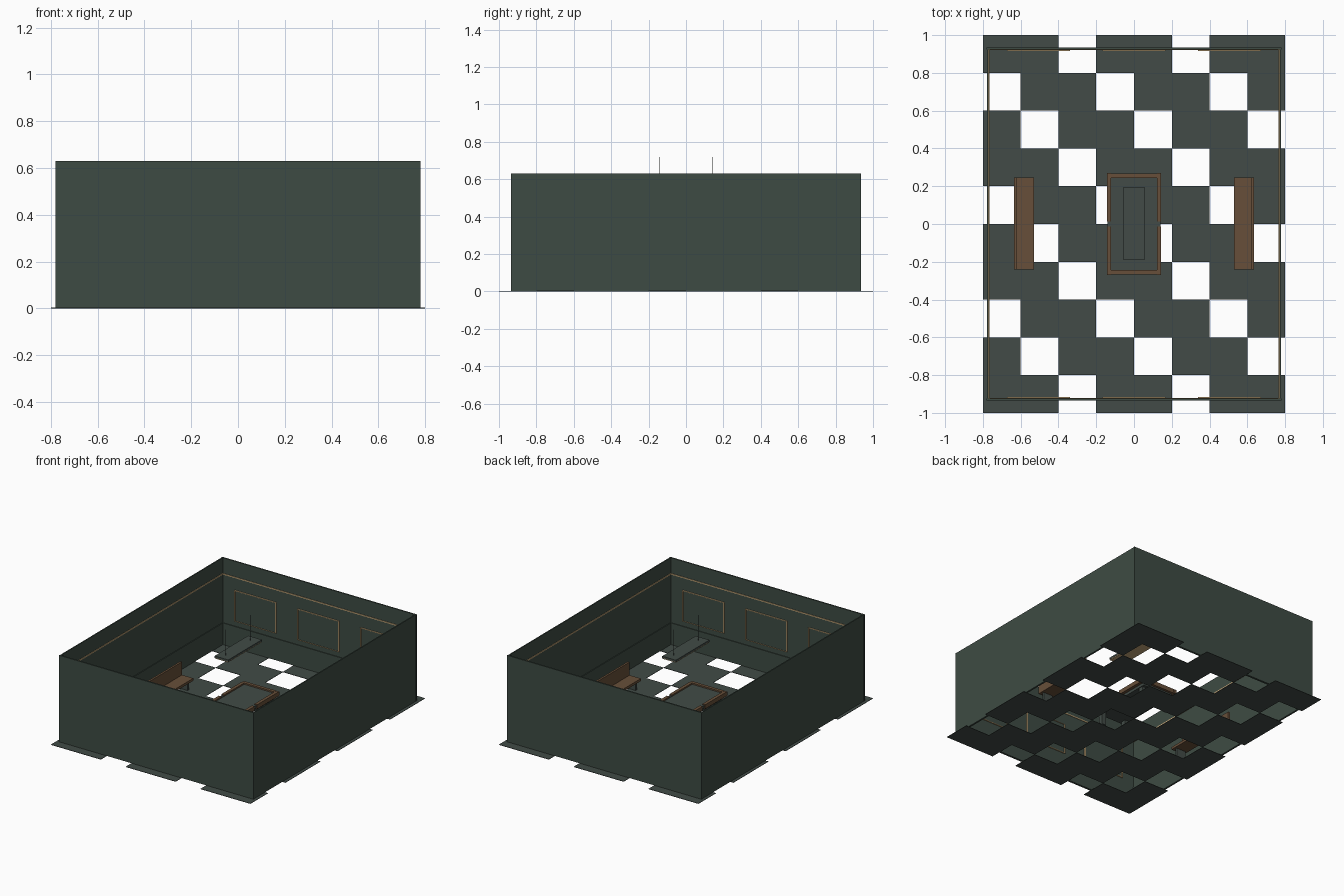
import bpy

cube = bpy.data.objects.get("Cube")
if cube:
    bpy.data.objects.remove(cube, do_unlink=True)


def material(name, r, g, b):
    m = bpy.data.materials.new(name)
    m.use_nodes = True
    m.diffuse_color = (r, g, b, 1)
    bsdf = next(n for n in m.node_tree.nodes if n.type == 'BSDF_PRINCIPLED')
    bsdf.inputs["Base Color"].default_value = (r, g, b, 1)
    return m


GREEN = material("wall green", 0.048, 0.071, 0.057)
SLATE = material("slate grey green", 0.054, 0.071, 0.063)
WOOD = material("walnut wood", 0.136, 0.078, 0.041)
BRASS = material("pale brass", 0.55, 0.38, 0.19)


def box(name, mat, x, y, z):
    """Box given as (low, high) ranges on each axis."""
    lo, hi = zip(*(sorted(r) for r in (x, y, z)))
    v = [(a, b, c) for a in (lo[0], hi[0]) for b in (lo[1], hi[1]) for c in (lo[2], hi[2])]
    f = [(0, 1, 3, 2), (4, 6, 7, 5), (0, 4, 5, 1), (2, 3, 7, 6), (0, 2, 6, 4), (1, 5, 7, 3)]
    me = bpy.data.meshes.new(name)
    me.from_pydata(v, [], f)
    me.materials.append(mat)
    ob = bpy.data.objects.new(name, me)
    bpy.context.collection.objects.link(ob)
    return ob


def span(c, half):
    return (c - half, c + half)


TILE, FLOOR = 0.2, 0.003
WX, WY, WH, T = 0.78, 0.935, 0.63, 0.01

# Floor tiles, with every third one left open along the diagonals
for row in range(10):
    for col in range(8):
        if (col - row) % 3 != 2:
            x, y = -0.8 + col * TILE, 1 - row * TILE
            box("floor_tile", SLATE, (x, x + TILE), (y - TILE, y), (0, FLOOR))

for s in (-1, 1):
    # Walls with wainscot and picture rail
    ix, iy = WX - T, WY - T
    box("end_wall", GREEN, (-WX, WX), (s * iy, s * WY), (FLOOR, WH))
    box("side_wall", GREEN, (s * ix, s * (WX - 0.002)), (-iy, iy), (FLOOR, WH))
    for name, mat, depth, z in (("wainscot", GREEN, 0.005, (FLOOR, 0.16)),
                                ("picture_rail", BRASS, 0.004, (0.510, 0.518))):
        box("end_" + name, mat, (-ix, ix), (s * (iy - depth), s * iy), z)
        box("side_" + name, mat, (s * (ix - depth), s * ix),
            (depth - iy, iy - depth), z)

    # Framed panels on the end walls
    for cx in (-0.505, 0, 0.505):
        box("wall_panel", GREEN, span(cx, 0.165), (s * (iy - 0.005), s * iy), (0.20, 0.42))
        for e in (-1, 1):
            box("panel_frame_side", BRASS, span(cx + e * 0.163, 0.004),
                (s * (iy - 0.009), s * iy), (0.20, 0.42))
        for z in (0.20, 0.42):
            box("panel_frame_bar", BRASS, span(cx, 0.167),
                (s * (iy - 0.009), s * iy), span(z, 0.002))

    # Bench
    box("bench_seat", WOOD, (s * 0.53, s * 0.635), (-0.24, 0.245), (0.062, 0.08))
    box("bench_back", WOOD, (s * 0.62, s * 0.635), (-0.24, 0.245), (0.08, 0.175))
    for e in (-1, 1):
        box("bench_leg", SLATE, (s * 0.545, s * 0.62), span(e * 0.21, 0.008), (FLOOR, 0.062))

# Game table: body, cloth, rails, pockets and legs
box("table_body", SLATE, (-0.122, 0.122), (-0.248, 0.248), (0.105, 0.146))
for s in (-1, 1):
    box("table_end_rail", WOOD, (-0.122, 0.122), (s * 0.243, s * 0.267), (0.125, 0.156))
    box("table_side_pocket", SLATE, span(s * 0.130, 0.009), (-0.014, 0.014), (0.135, 0.150))
    for e in (-1, 1):
        box("table_side_rail", WOOD, (s * 0.121, s * 0.144), (e * 0.014, e * 0.25), (0.125, 0.156))
        box("table_corner_pocket", WOOD, span(s * 0.133, 0.011),
            span(e * 0.260, 0.011), (0.125, 0.153))
        box("table_leg", SLATE, span(s * 0.10, 0.017), span(e * 0.21, 0.017), (FLOOR, 0.105))

# Hanging lamp with glowing brass underside and two suspension rods
box("lamp_shade", SLATE, (-0.055, 0.055), (-0.19, 0.195), (0.522, 0.535))
box("lamp_underside", BRASS, (-0.053, 0.053), (-0.188, 0.193), (0.516, 0.522))
for s in (-1, 1):
    box("lamp_rod", SLATE, span(0, 0.0006), span(s * 0.14, 0.0006), (0.535, 0.72))
